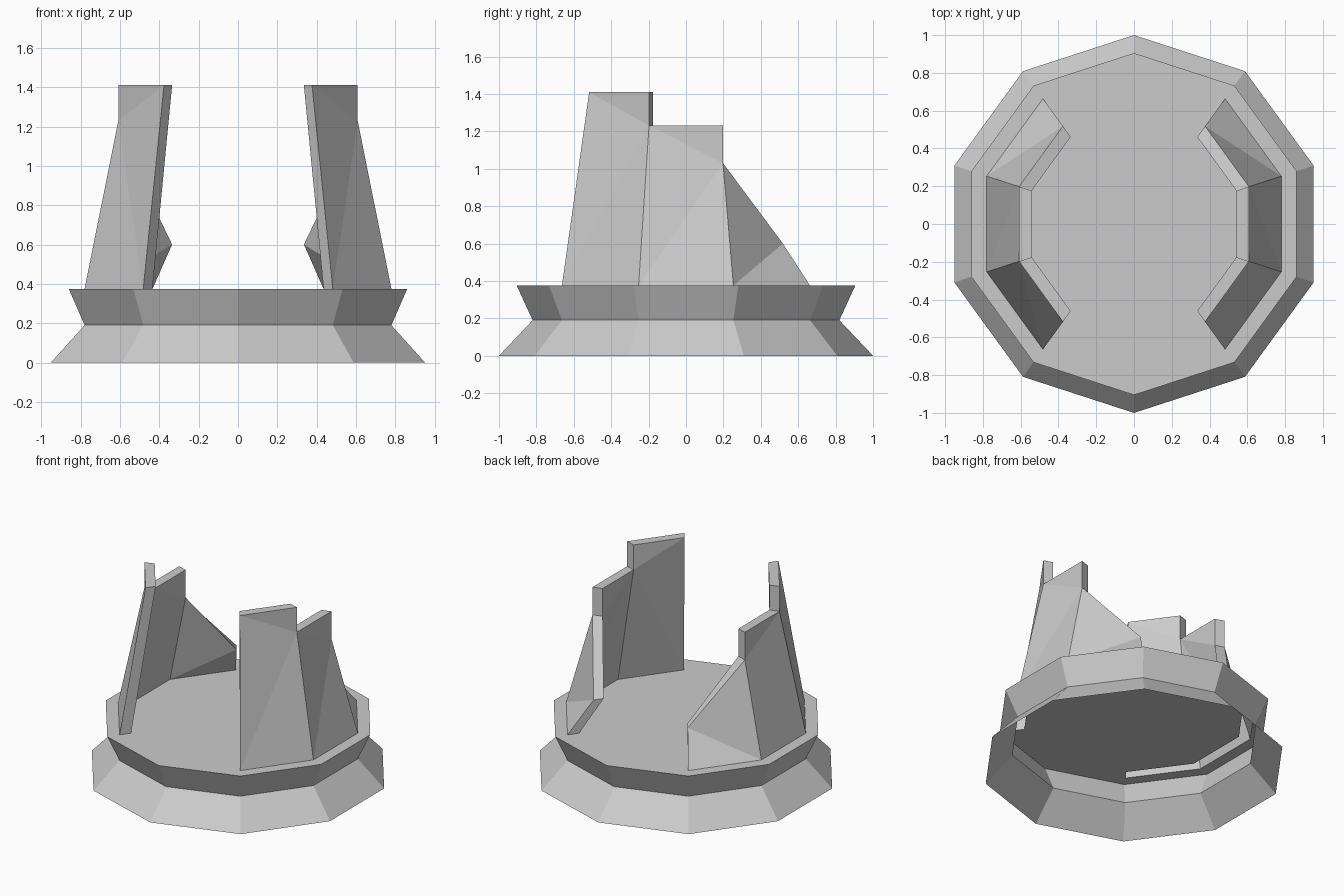
import bpy, bmesh
from math import cos, sin, radians

cube = bpy.data.objects.get("Cube")
if cube:
    bpy.data.objects.remove(cube, do_unlink=True)

stone = bpy.data.materials.new("grey_stone")
stone.use_nodes = True
grey = (0.6, 0.6, 0.6, 1)
stone.diffuse_color = grey
stone.node_tree.nodes["Principled BSDF"].inputs["Base Color"].default_value = grey

SIDES = 10
FLOOR = 0.375
WALL_OUT, WALL_IN = 0.82, 0.74      # wall foot radii
TOP_OUT, TOP_IN = 0.64, 0.57        # wall top radii


def polar(r, degrees, z, side=1):
    a = radians(degrees)
    return (side * r * cos(a), r * sin(a), z)


def finish(bm, name):
    bmesh.ops.recalc_face_normals(bm, faces=bm.faces)
    mesh = bpy.data.meshes.new(name)
    bm.to_mesh(mesh)
    bm.free()
    mesh.materials.append(stone)
    obj = bpy.data.objects.new(name, mesh)
    bpy.context.collection.objects.link(obj)
    return obj


# Ten-sided hollow base, open below, with slots in the floor under the walls
def build_base():
    bm = bmesh.new()
    profile = [(1.0, 0), (0.82, 0.19), (0.905, FLOOR),
               (WALL_OUT, FLOOR), (WALL_IN, FLOOR)]
    rings = [[bm.verts.new(polar(r, 18 + 36 * i, z)) for i in range(SIDES)]
             for r, z in profile]
    for k, (low, high) in enumerate(zip(rings, rings[1:])):
        for i in range(SIDES):
            j = (i + 1) % SIDES
            middle = radians(36 + 36 * i)
            if k == 3 and abs(cos(middle)) > 0.5:
                continue
            bm.faces.new((low[i], low[j], high[j], high[i]))
    bm.faces.new(rings[-1])
    finish(bm, "base")


# Broken wall: three leaning panels with stepped tops, hollow and open at the foot
def build_wall(name, side):
    bm = bmesh.new()
    # a: front end, b: front corner, c: back corner, d: back end
    points = {"a0": (-54, FLOOR), "a1": (-54, 1.41),
              "b0": (-18, FLOOR), "b1": (-18, 1.23), "b2": (-18, 1.41),
              "c0": (18, FLOOR), "c1": (18, 1.03), "c2": (18, 1.23),
              "d0": (54, FLOOR), "d1": (54, 0.6)}
    outer, inner = {}, {}
    for key, (angle, z) in points.items():
        foot = key.endswith("0")
        outer[key] = bm.verts.new(polar(WALL_OUT if foot else TOP_OUT, angle, z, side))
        inner[key] = bm.verts.new(polar(WALL_IN if foot else TOP_IN, angle, z, side))
    # Panels, split along their folds
    back = "c0 c1 d1,c0 d1 d0"
    outer_tris = "a0 b0 b1,a0 b1 a1,a1 b1 b2,b0 c0 c1,b0 c1 b1,b1 c1 c2," + back
    inner_tris = "a0 b0 b1,a0 b1 a1,a1 b1 b2,b0 c0 b1,b1 c0 c1,b1 c1 c2," + back
    for skin, tris in ((outer, outer_tris), (inner, inner_tris)):
        for tri in tris.split(","):
            bm.faces.new([skin[k] for k in tri.split()])
    # Thickness strip along the ends, tops and steps
    rim = "a0 a1 b2 b1 c2 c1 d1 d0".split()
    for p, q in zip(rim, rim[1:]):
        bm.faces.new((outer[p], outer[q], inner[q], inner[p]))
    finish(bm, name)


build_base()
build_wall("left_wall", 1)
build_wall("right_wall", -1)
